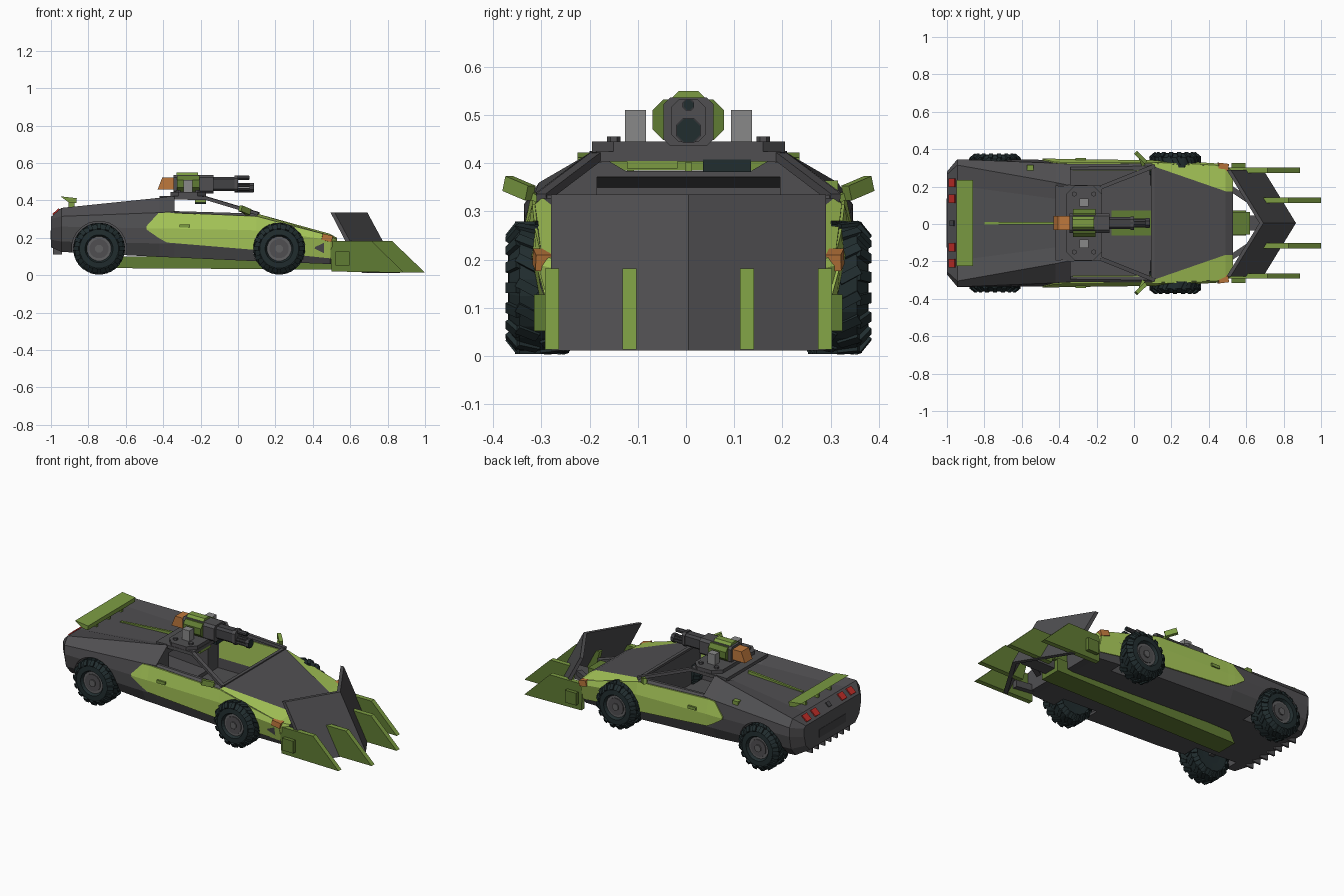
import bpy, bmesh, math
from mathutils import Vector, Matrix

if "Cube" in bpy.data.objects:
    bpy.data.objects.remove(bpy.data.objects["Cube"])

COL = {"charcoal": (.08, .078, .083), "lime": (.39, .58, .1), "leaf_green": (.2, .33, .055),
       "olive": (.118, .2, .033), "tire_black": (.015, .026, .028), "rim_gray": (.115, .115, .12),
       "light_gray": (.25, .25, .25), "amber": (.52, .19, .046), "red": (.5, .025, .02), "gun_gray": (.055, .055, .06)}
MAT = {}
for n, c in COL.items():
    MAT[n] = bpy.data.materials.new(n)
    MAT[n].diffuse_color = (*c, 1)


def finish(name, bm, *mats):
    bmesh.ops.recalc_face_normals(bm, faces=bm.faces[:])
    me = bpy.data.meshes.new(name)
    bm.to_mesh(me)
    bm.free()
    ob = bpy.data.objects.new(name, me)
    for m in mats:
        me.materials.append(MAT[m])
    bpy.context.collection.objects.link(ob)
    return ob


def rings(name, rows, *mats, rule=None):
    """Skin a list of point rings; rule(segment, side) picks the material."""
    bm = bmesh.new()
    vs = [[bm.verts.new(p) for p in r] for r in rows]
    n = len(rows[0])
    for i in range(len(vs) - 1):
        for j in range(n):
            k = (j + 1) % n
            f = bm.faces.new((vs[i][j], vs[i][k], vs[i + 1][k], vs[i + 1][j]))
            f.material_index = rule(i, j) if rule else 0
    bm.faces.new(vs[0])
    bm.faces.new(vs[-1])
    return finish(name, bm, *mats)


def prism(name, pts, a, b, mat, axis="y"):
    put = {"x": lambda p, t: (t, *p), "y": lambda p, t: (p[0], t, p[1]), "z": lambda p, t: (*p, t)}[axis]
    return rings(name, [[put(p, t) for p in pts] for t in (a, b)], mat)


def box(name, c, s, mat, ry=0, rz=0):
    bm = bmesh.new()
    m = Matrix.Translation(c) @ Matrix.Rotation(rz, 4, "Z") @ Matrix.Rotation(ry, 4, "Y")
    bmesh.ops.create_cube(bm, size=1, matrix=m @ Matrix.Diagonal((*s, 1)))
    return finish(name, bm, mat)


def bar(name, p, q, w, h, mat):
    d = Vector(q) - Vector(p)
    bm = bmesh.new()
    m = Matrix.Translation((Vector(p) + Vector(q)) / 2) @ d.to_track_quat("X", "Z").to_matrix().to_4x4()
    bmesh.ops.create_cube(bm, size=1, matrix=m @ Matrix.Diagonal((d.length, w, h, 1)))
    return finish(name, bm, mat)


def circle(cx, cy, r, n):
    return [(cx + r * math.cos((i + .5) * math.tau / n), cy + r * math.sin((i + .5) * math.tau / n)) for i in range(n)]


def octagon(cx, cy, w, h, c):
    return [(cx + x, cy + y) for x, y in ((w - c, h), (w, h - c), (w, c - h), (w - c, -h),
                                           (c - w, -h), (-w, c - h), (-w, h - c), (c - w, h))]


def cut(ob, cutters):
    for c in cutters:
        m = ob.modifiers.new("cut", "BOOLEAN")
        m.object, m.operation, m.solver = c, "DIFFERENCE", "EXACT"
    bpy.context.view_layer.update()
    me = bpy.data.meshes.new_from_object(ob.evaluated_get(bpy.context.evaluated_depsgraph_get()))
    ob.modifiers.clear()
    ob.data = me


# Body cross-sections: x, then half outline from floor to deck edge (rear adds the sunken deck)
REAR = [(-1.0, [(.22, .15), (.26, .19), (.275, .25), (.275, .30), (.26, .312), (.13, .312)]),
        (-.945, [(.28, .125), (.325, .18), (.341, .26), (.341, .315), (.31, .36), (.2, .36)]),
        (-.42, [(.30, .098), (.332, .17), (.338, .25), (.32, .335), (.217, .414), (.13, .384)]),
        (-.34, [(.30, .095), (.33, .17), (.335, .25), (.315, .34), (.20, .425), (.13, .384)])]
FRONT = [(-.34, [(.30, .095), (.33, .17), (.335, .25), (.315, .335), (.30, .343)]),
         (.10, [(.30, .075), (.325, .14), (.33, .24), (.318, .315), (.305, .33)]),
         (.49, [(.27, .06), (.29, .10), (.315, .19), (.305, .212), (.17, .222)]),
         (.53, [(.24, .065), (.27, .10), (.27, .18), (.26, .19), (.17, .20)])]


def loft(name, secs, rule=None):
    return rings(name, [[(x, y, z) for y, z in h] + [(x, -y, z) for y, z in h[::-1]] for x, h in secs],
                 "charcoal", "lime", rule=rule)


def side(x):
    """Side outline at x, interpolated between body sections."""
    secs = REAR if x < -.34 else FRONT
    for (xa, a), (xb, b) in zip(secs, secs[1:]):
        if x <= xb:
            t = (x - xa) / (xb - xa)
            return [(p[0] + (q[0] - p[0]) * t, p[1] + (q[1] - p[1]) * t) for p, q in zip(a, b)]


def side_y(x, z):
    h = side(x)
    for (ya, za), (yb, zb) in zip(h[:4], h[1:4]):
        if z <= zb:
            return ya + (yb - ya) * (z - za) / (zb - za)
    return h[3][0]


rear = loft("rear_body", REAR)
front = loft("front_body", FRONT,
             lambda i, j: int((i >= 1 and j in (3, 5)) or (i == 2 and j in (1, 2, 6, 7))))
cockpit = prism("cockpit_cutter", [(-.36, .1), (.1, .1), (.1, .5), (-.36, .5)], -.285, .285, "charcoal")
cabin_back = prism("cabin_cutter", [(-.9, .16), (-.9, .35), (-.32, .372), (-.32, .12)], -.19, .19, "charcoal")
arches = [prism("arch_cutter", circle(x, .142, r, 24), *sorted((s * .2, s * .5)), "charcoal")
          for x, r in ((-.743, .147), (.22, .139)) for s in (1, -1)]
cut(rear, arches[:2] + [cabin_back])
cut(front, [cockpit] + arches[2:])

# Lime door and fender panels that follow the body sides
DOOR = [(-.49, .245, .262), (-.425, .20, .333), (-.38, .175, .335), (.1, .135, .314), (.3, .11, .26), (.495, .09, .21)]
for s in (1, -1):
    rows = []
    for x, lo, hi in DOOR:
        zs = (lo, min(max(side(x)[2][1], lo + .003), hi - .003), hi)
        outer = [(x, s * (side_y(x, z) + .006), z) for z in zs]
        rows.append(outer + [(x, y - s * .014, z) for x, y, z in outer[::-1]])
    panel = rings("door_panel", rows, "lime")
    cut(panel, [arches[2 if s > 0 else 3]])
    box("door_inner_trim", (-.12, s * .283, .245), (.42, .006, .16), "lime")
    box("door_handle", (-.285, s * .342, .263), (.055, .012, .018), "leaf_green")
    box("headlight", (.475, s * .3, .2), (.055, .04, .034), "amber", rz=-s * .12, ry=.25)
    bar("windshield_pillar", (-.18, s * .19, .415), (.11, s * .305, .328), .022, .018, "charcoal")
    bar("roof_rail", (-.35, s * .195, .415), (-.17, s * .19, .412), .02, .02, "charcoal")
    bar("mirror_stalk", (.05, s * .31, .325), (.035, s * .345, .345), .018, .014, "leaf_green")
    bar("mirror", (.06, s * .328, .338), (.012, s * .375, .358), .022, .032, "leaf_green")
for c in [cockpit, cabin_back] + arches:
    bpy.data.objects.remove(c)
bar("windshield_sill", (.1, -.3, .327), (.1, .3, .327), .02, .014, "charcoal")
box("ceiling_console", (-.2, -.075, .397), (.06, .105, .016), "leaf_green")
box("ceiling_radio", (-.2, .08, .395), (.06, .1, .026), "tire_black")

# Keel beam under the car
prism("keel_beam", [(-.655, .038), (.6, .03), (.6, .11), (.1, .106), (-.12, .106), (-.12, .1), (-.62, .1)],
      -.066, .066, "olive")

# Wheels: lathed tire, chevron tread, sidewall lugs, rim and hub
TIRE = [(-.06, .06), (-.062, .105), (-.042, .132), (.042, .132), (.064, .105), (.066, .075), (.045, .064)]
for x in (-.743, .22):
    for s in (1, -1):
        yc = s * (.308 if x > 0 else .3)
        rows = [[(a, yc + s * o, b) for a, b in circle(x, .142, r, 24)] for o, r in TIRE]
        rings("tire", rows, "tire_black")
        prism("rim", circle(x, .142, .066, 16), yc + s * .03, yc + s * .05, "rim_gray")
        prism("rim_dish", circle(x, .142, .052, 16), yc + s * .048, yc + s * .055, "charcoal")
        prism("hub", circle(x, .142, .022, 8), yc + s * .05, yc + s * .062, "rim_gray")
        bm = bmesh.new()
        for i in range(32):
            half = 1 if i % 2 else -1
            turn = Matrix.Translation((x, yc, .142)) @ Matrix.Rotation(i * math.tau / 32, 4, "Y")
            tread = (Matrix.Translation((0, half * .026, .131)) @ Matrix.Rotation(half * .5, 4, "Z")
                     @ Matrix.Diagonal((.02, .048, .013, 1)))
            lug = (Matrix.Translation((0, half * .055, .119)) @ Matrix.Rotation(-half * .9, 4, "X")
                   @ Matrix.Diagonal((.022, .036, .014, 1)))
            for m in (tread, lug):
                bmesh.ops.create_cube(bm, size=1, matrix=turn @ m)
        finish("tire_tread", bm, "tire_black")
    bar("axle", (x, -.28, .142), (x, .28, .142), .03, .03, "charcoal")

# Plow: V blade, prongs, side boxes and braces
rows = []
for y, dx in ((-.285, -.175), (0, 0), (.285, -.175)):
    rows.append([(x + dx, y, z) for x, z in ((.692, .335), (.866, .012), (.838, .012), (.67, .335))])
rings("plow_blade", rows, "charcoal")
for s in (1, -1):
    for name, y, pts in (("outer_prong", .283, [(.49, .182), (.715, .182), (.888, .014), (.50, .02)]),
                         ("inner_prong", .122, [(.66, .182), (.825, .182), (1, .014), (.70, .014)])):
        p = prism(name, pts, s * y - .0145, s * y + .0145, "olive")
        p.data.materials.append(MAT["leaf_green"])
        for f in p.data.polygons:
            f.material_index = int(abs(f.normal.y) < .5)
    box("plow_side_box", (.558, s * .307, .09), (.075, .026, .075), "olive")
    bar("plow_brace", (.48, s * .21, .15), (.66, s * .09, .13), .03, .03, "charcoal")
    bar("plow_arm", (.45, s * .25, .09), (.64, s * .25, .07), .03, .04, "charcoal")
box("plow_hitch", (.575, 0, .13), (.09, .12, .06), "olive")
box("hitch_tongue", (.67, 0, .08), (.2, .08, .05), "charcoal")

# Rear: spoiler, deck fin, lights, diffuser fins, badge plate
prism("spoiler", [(-.95, .422), (-.862, .412), (-.865, .385), (-.905, .39)], -.23, .23, "leaf_green")
prism("deck_fin", [(-.8, .355), (-.43, .37), (-.43, .402), (-.8, .372)], -.007, .007, "leaf_green")
prism("fuel_cap", circle(-.555, .292, .026, 4), .335, .364, "leaf_green", "z")
for y in (-.12, 0, .12):
    box("spoiler_strut", (-.89, y, .375), (.03, .014, .04), "leaf_green")
for y in (-.215, -.13, .13, .215):
    box("tail_light", (-.972, y, .338), (.045, .046, .012), "red", ry=-.72)
box("rear_emblem_plate", (-.972, 0, .338), (.03, .03, .01), "gun_gray", ry=-.72)
box("rear_panel", (-.998, 0, .215), (.008, .26, .05), "gun_gray")
for i in range(7):
    box("diffuser_fin", (-.965, (i - 3) * .06, .142), (.05, .01, .06), "charcoal")

# Roof turret: base, bolts, posts, gun body, barrels
prism("roof_panel", [(-.42, -.2), (-.17, -.19), (-.17, .19), (-.42, .2)], .404, .424, "charcoal", "z")
prism("turret_base", octagon(-.267, 0, .095, .2, .045), .42, .445, "charcoal", "z")
for x in (-.32, -.215):
    for s in (1, -1):
        prism("base_bolt", circle(x, s * .155, .014, 6), .445, .456, "charcoal", "z")
for s in (1, -1):
    box("sensor_post", (-.267, s * .11, .477), (.05, .044, .066), "light_gray")
prism("gun_cheeks", octagon(0, .49, .074, .042, .022), -.325, -.205, "olive", "x")
prism("gun_shell", octagon(0, .495, .04, .055, .02), -.33, -.215, "leaf_green", "x")
prism("gun_block", octagon(0, .486, .052, .05, .014), -.345, -.13, "charcoal", "x")
prism("gun_shroud", octagon(0, .488, .032, .038, .012), -.14, -.02, "gun_gray", "x")
prism("barrel_clamp", octagon(0, .488, .036, .044, .016), -.02, 0, "charcoal", "x")
prism("upper_barrel", circle(0, .521, .013, 8), -.02, .06, "gun_gray", "x")
prism("upper_bore", circle(0, .521, .011, 8), .06, .062, "tire_black", "x")
for y, z in circle(0, .468, .018, 6):
    prism("rotary_barrel", circle(y, z, .0085, 8), -.02, .075, "gun_gray", "x")
prism("muzzle_ring", circle(0, .468, .028, 8), .062, .082, "gun_gray", "x")
prism("muzzle_face", circle(0, .468, .026, 8), .082, .085, "tire_black", "x")
prism("ammo_box", [(-.43, .458), (-.34, .458), (-.34, .522), (-.405, .522)], -.037, .037, "amber")

# Small sideways shift that centres the whole vehicle
for ob in bpy.data.objects:
    ob.location.y += .005

for m in bpy.data.materials:
    if m.users and not m.is_grease_pencil:
        m.use_nodes = True
        m.node_tree.nodes["Principled BSDF"].inputs["Base Color"].default_value = m.diffuse_color
